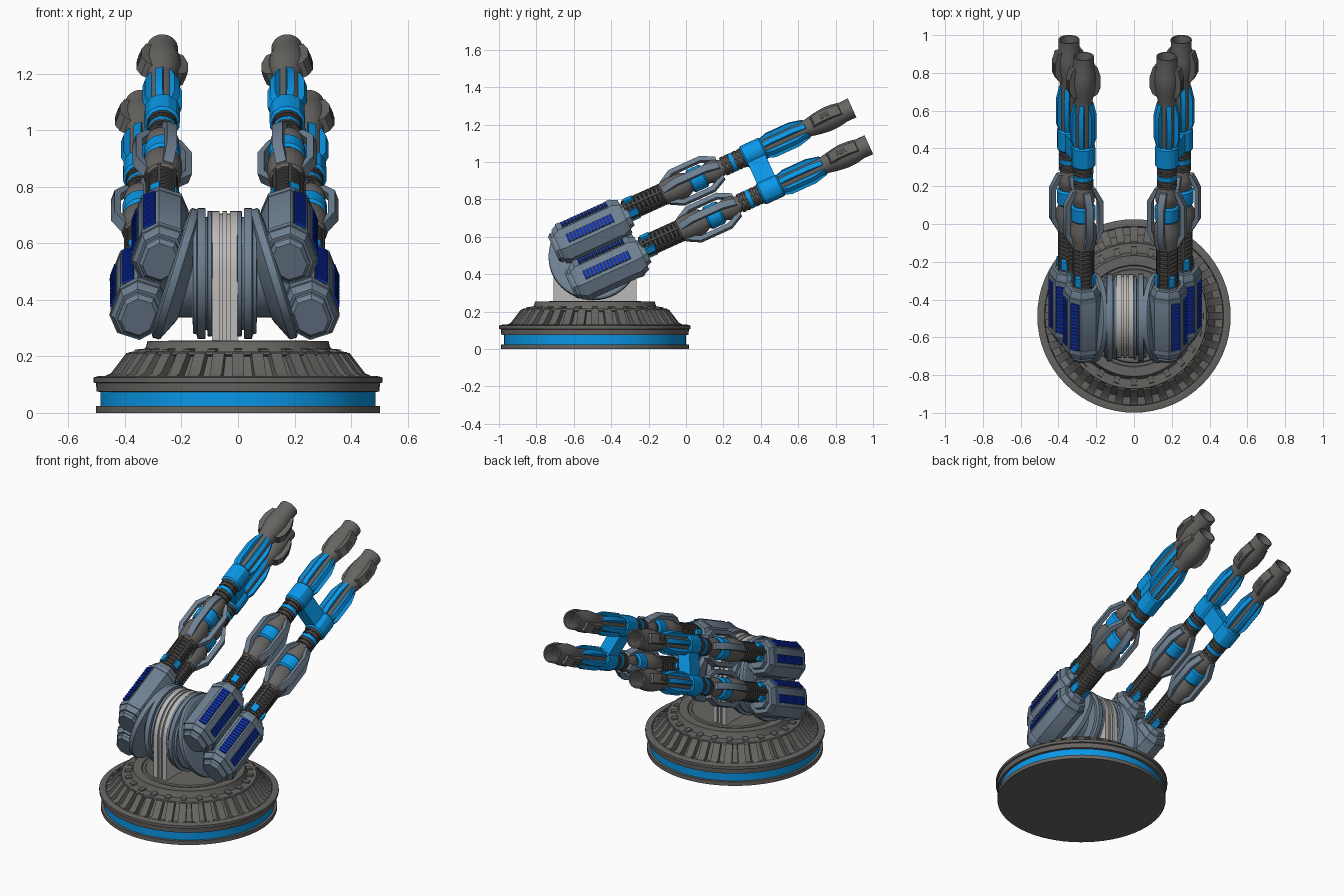
import bpy, bmesh, math
from mathutils import Matrix, Vector

if "Cube" in bpy.data.objects:
    bpy.data.objects.remove(bpy.data.objects["Cube"])

CX, CY = -0.047, -0.487          # turret centre line, base centre
PITCH, ROLL, GAP = math.radians(24.5), math.radians(19.4), 0.229


def mat(name, r, g, b):
    m = bpy.data.materials.new(name)
    m.diffuse_color = (r, g, b, 1)
    m.use_nodes = True
    m.node_tree.nodes["Principled BSDF"].inputs["Base Color"].default_value = m.diffuse_color
    return m


GREY = mat("warm grey", 0.135, 0.13, 0.122)
DARK = mat("dark grey", 0.075, 0.072, 0.067)
SLATE = mat("slate blue grey", 0.16, 0.22, 0.29)
BLUE = mat("bright blue", 0.003, 0.31, 0.8)
NAVY = mat("deep blue", 0.003, 0.03, 0.5)
PALE = mat("pale grey", 0.5, 0.49, 0.48)


# ---------- helpers ----------
def loft(bm, rings):
    vs = [[bm.verts.new(p) for p in r] for r in rings]
    n = len(vs[0])
    for a, b in zip(vs, vs[1:]):
        for i in range(n):
            bm.faces.new((a[i], a[(i + 1) % n], b[(i + 1) % n], b[i]))
    bm.faces.new(vs[0])
    bm.faces.new(vs[-1])


def lathe(bm, profile, n=24):
    """Revolve (radius, z) points about z, capping both ends."""
    loft(bm, [[(r * math.cos(2 * math.pi * i / n), r * math.sin(2 * math.pi * i / n), z)
               for i in range(n)] for r, z in profile])


def fin(bm, outline, thick, angle):
    """Plate from (radius, z) outline standing radially at an angle about z."""
    m = Matrix.Rotation(angle, 3, 'Z')
    loft(bm, [[m @ Vector((r, t, z)) for r, z in outline] for t in (-thick / 2, thick / 2)])


def box(bm, size, loc, angle=0):
    m = Matrix.Translation(loc) @ Matrix.Rotation(angle, 4, 'Z') @ Matrix.Diagonal((*size, 1))
    bmesh.ops.create_cube(bm, size=1, matrix=m)


def place(name, bm, material, frames):
    """Copy a part into every frame and make one object of it."""
    out = bmesh.new()
    for f in frames:
        me = bpy.data.meshes.new("tmp")
        bm.to_mesh(me)
        me.transform(f)
        out.from_mesh(me)
        bpy.data.meshes.remove(me)
    bmesh.ops.recalc_face_normals(out, faces=out.faces)
    me = bpy.data.meshes.new(name)
    out.to_mesh(me)
    out.free()
    bm.free()
    me.materials.append(material)
    me.shade_smooth()
    me.set_sharp_from_angle(angle=math.radians(30))
    ob = bpy.data.objects.new(name, me)
    bpy.context.collection.objects.link(ob)


def part(name, material, frames, *calls):
    bm = bmesh.new()
    for fn, *args in calls:
        fn(bm, *args)
    place(name, bm, material, frames)


def frame(x, y, z, o):
    return Matrix.Translation(o) @ Matrix((x, y, z)).transposed().to_4x4()


# ---------- frames: gun z axis points to the muzzle, x outward, y up ----------
d = Vector((0, math.cos(PITCH), math.sin(PITCH)))
n0 = Vector((0, -math.sin(PITCH), math.cos(PITCH)))
X = Vector((1, 0, 0))
up = n0 * math.cos(ROLL) - X * math.sin(ROLL)
side = X * math.cos(ROLL) + n0 * math.sin(ROLL)
muzzle = Vector((0.221, 0.888, 1.289))
SIDES = [Matrix.Translation((CX, 0, 0)) @ Matrix.Diagonal((s, 1, 1, 1)) for s in (1, -1)]
UPPER = [m @ frame(side, up, d, muzzle) for m in SIDES]
GUNS = UPPER + [m @ frame(side, up, d, muzzle - up * GAP) for m in SIDES]
BASE = [Matrix.Translation((0, CY, 0))]
HUB = [m @ Matrix.Translation((0, -0.495, 0.493)) @ Matrix.Rotation(math.pi / 2, 4, 'Y') for m in SIDES]
TILT = [m @ Matrix.Translation((0.175, -0.495, 0.493)) @ Matrix.Rotation(math.radians(73), 4, 'Y')
        for m in SIDES]
quarter = [i * math.pi / 2 for i in range(4)]
sixth = [i * math.pi / 3 for i in range(6)]

# ---------- base ----------
part("base_foot", GREY, BASE, (lathe, [(0.502, 0), (0.502, 0.024), (0.48, 0.024)], 64))
part("base_blue_band", BLUE, BASE, (lathe, [(0.486, 0.02), (0.486, 0.078)], 64))
part("base_body", GREY, BASE, (lathe, [
    (0.49, 0.074), (0.5, 0.076), (0.503, 0.105), (0.512, 0.108), (0.512, 0.125), (0.495, 0.13),
    (0.475, 0.13), (0.47, 0.11), (0.43, 0.115), (0.37, 0.2), (0.39, 0.207), (0.385, 0.216),
    (0.335, 0.218), (0.325, 0.235), (0.32, 0.255), (0.27, 0.255), (0.265, 0.248), (0.25, 0.248),
    (0.245, 0.256)], 64))
part("base_ribs", GREY, BASE, *[
    (fin, [(0.36, 0.105), (0.475, 0.105), (0.472, 0.13), (0.45, 0.14), (0.395, 0.212), (0.36, 0.212)],
     0.042, 2 * math.pi * i / 36) for i in range(36)])
part("base_top_studs", GREY, BASE, *[
    (fin, [(0.325, 0.21), (0.37, 0.21), (0.365, 0.224), (0.325, 0.228)], 0.03,
     2 * math.pi * i / 24) for i in range(24)])


# ---------- central pillar and hub ----------
def arch(bm, x0, x1, r):
    pts = [(-r, -0.245), (r, -0.245)] + [(r * math.cos(a), r * math.sin(a))
                                         for a in [math.pi * i / 24 for i in range(25)]]
    loft(bm, [[(x, p + CY, q + 0.493) for p, q in pts] for x in (x0, x1)])


part("central_pillar", PALE, [Matrix.Translation((CX, 0, 0))],
     (arch, -0.045, -0.018, 0.222), (arch, -0.018, 0.018, 0.212), (arch, -0.008, 0.008, 0.222),
     (arch, 0.018, 0.045, 0.222))
part("hub_discs", SLATE, HUB,
     (lathe, [(0.2, 0.04), (0.222, 0.046), (0.222, 0.06), (0.2, 0.062), (0.2, 0.068), (0.23, 0.068),
              (0.232, 0.072), (0.232, 0.096), (0.215, 0.1), (0.212, 0.112), (0.155, 0.114),
              (0.155, 0.19)], 48))
part("tilted_mount_discs", SLATE, TILT,
     (lathe, [(0.15, -0.055), (0.165, -0.05), (0.238, -0.016), (0.24, -0.01), (0.24, 0.01),
              (0.232, 0.016), (0.18, 0.022)], 48))


# ---------- gun housings ----------
def housing(bm):
    w, h, cx, cy, off = 0.086, 0.106, 0.045, 0.052, -0.025
    octo = [(w, h - cy), (w - cx, h), (cx - w, h), (-w, h - cy),
            (-w, cy - h), (cx - w, -h), (w - cx, -h), (w, cy - h)]
    for secs in ([(-1.735, 0.84), (-1.70, 1), (-1.385, 1), (-1.345, 0.84)],
                 [(-1.765, 0.62), (-1.75, 0.74), (-1.72, 0.74)],
                 [(-1.35, 0.66), (-1.318, 0.58)],
                 [(-1.705, 1.025), (-1.68, 1.025)], [(-1.405, 1.025), (-1.38, 1.025)]):
        loft(bm, [[(x * k, y * k + off, s) for x, y in octo] for s, k in secs])


part("gun_housings", SLATE, GUNS, (housing,))


def vents(bm, size, step, z0, count):
    for x, y, ang in ((0.067, 0.056, math.radians(49)), (0.087, -0.035, 0)):
        for i in range(count):
            box(bm, size, (x, y, z0 + step * i), ang)


part("housing_vent_panels", DARK, GUNS, (vents, (0.004, 0.05, 0.265), 0, -1.542, 1))
part("housing_vent_slats", NAVY, GUNS, (vents, (0.016, 0.046, 0.013), 0.0195, -1.668, 14))

# ---------- feed tubes ----------
ribs = []
for i in range(10):
    z = -1.335 + i * 0.024
    ribs += [(0.047, z), (0.056, z + 0.004), (0.056, z + 0.016), (0.047, z + 0.02)]
part("ribbed_tubes", DARK, GUNS, (lathe, ribs),
     *[(fin, [(0.04, -1.33), (0.06, -1.33), (0.06, -1.11), (0.04, -1.11)], 0.012, a) for a in sixth])
part("tube_collar_blocks", BLUE, GUNS,
     *[(fin, [(0.04, -1.32), (0.064, -1.32), (0.064, -1.27), (0.04, -1.26)], 0.035, a + math.pi / 4)
       for a in quarter])

# ---------- caged chambers ----------
part("chamber_cores", GREY, GUNS,
     (lathe, [(0.05, -1.12), (0.062, -1.11), (0.07, -1.06), (0.07, -0.99), (0.05, -0.95),
              (0.05, -0.86), (0.06, -0.84), (0.06, -0.8), (0.042, -0.76), (0.042, -0.55),
              (0.048, -0.52), (0.048, -0.26)]))
part("chamber_blue_bands", BLUE, GUNS,
     (lathe, [(0.055, -0.955), (0.065, -0.945), (0.065, -0.875), (0.055, -0.865)]))
cage = [(0.045, -1.10), (0.065, -1.10), (0.105, -1.03), (0.105, -0.85), (0.065, -0.775), (0.045, -0.775),
        (0.045, -0.80), (0.055, -0.805), (0.08, -0.86), (0.08, -1.02), (0.055, -1.07), (0.045, -1.075)]
part("chamber_cages", SLATE, GUNS, *[(fin, cage, 0.038, a) for a in quarter])

# ---------- neck rings ----------
part("neck_rings", DARK, GUNS,
     *[(lathe, [(0.053, z), (0.053, z + 0.014)]) for z in (-0.755, -0.73, -0.68, -0.655)],
     *[(fin, [(0.035, -0.76), (0.05, -0.76), (0.05, -0.63), (0.035, -0.63)], 0.012, a) for a in sixth])
part("neck_blue_rings", BLUE, GUNS, (lathe, [(0.052, -0.712), (0.052, -0.688)]))

# ---------- twin barrel clamps ----------
part("barrel_clamp_sleeves", BLUE, GUNS,
     (lathe, [(0.055, -0.64), (0.064, -0.63), (0.064, -0.525), (0.055, -0.515)], 12))
part("barrel_clamp_links", BLUE, UPPER, (box, (0.075, GAP, 0.105), (0, -GAP / 2, -0.578)))

# ---------- barrels ----------
part("barrel_fins", BLUE, GUNS,
     *[(fin, [(0.03, -0.53), (0.055, -0.52), (0.069, -0.48), (0.069, -0.34), (0.052, -0.27),
              (0.03, -0.26)], 0.027, a) for a in sixth])
part("muzzles", GREY, GUNS,
     (lathe, [(0.036, -0.12), (0.048, 0), (0.056, 0), (0.055, -0.05), (0.064, -0.10),
              (0.066, -0.15), (0.058, -0.21), (0.044, -0.28), (0.044, -0.40)]))
part("muzzle_blocks", GREY, GUNS,
     *[(fin, [(0.04, -0.235), (0.07, -0.22), (0.087, -0.185), (0.087, -0.12), (0.07, -0.065),
              (0.04, -0.06)], 0.055, a) for a in (0, math.pi)])
part("muzzle_block_slots", DARK, GUNS,
     *[(fin, [(0.08, -0.18), (0.089, -0.18), (0.089, -0.125), (0.08, -0.125)], 0.028, a)
       for a in (0, math.pi)])
